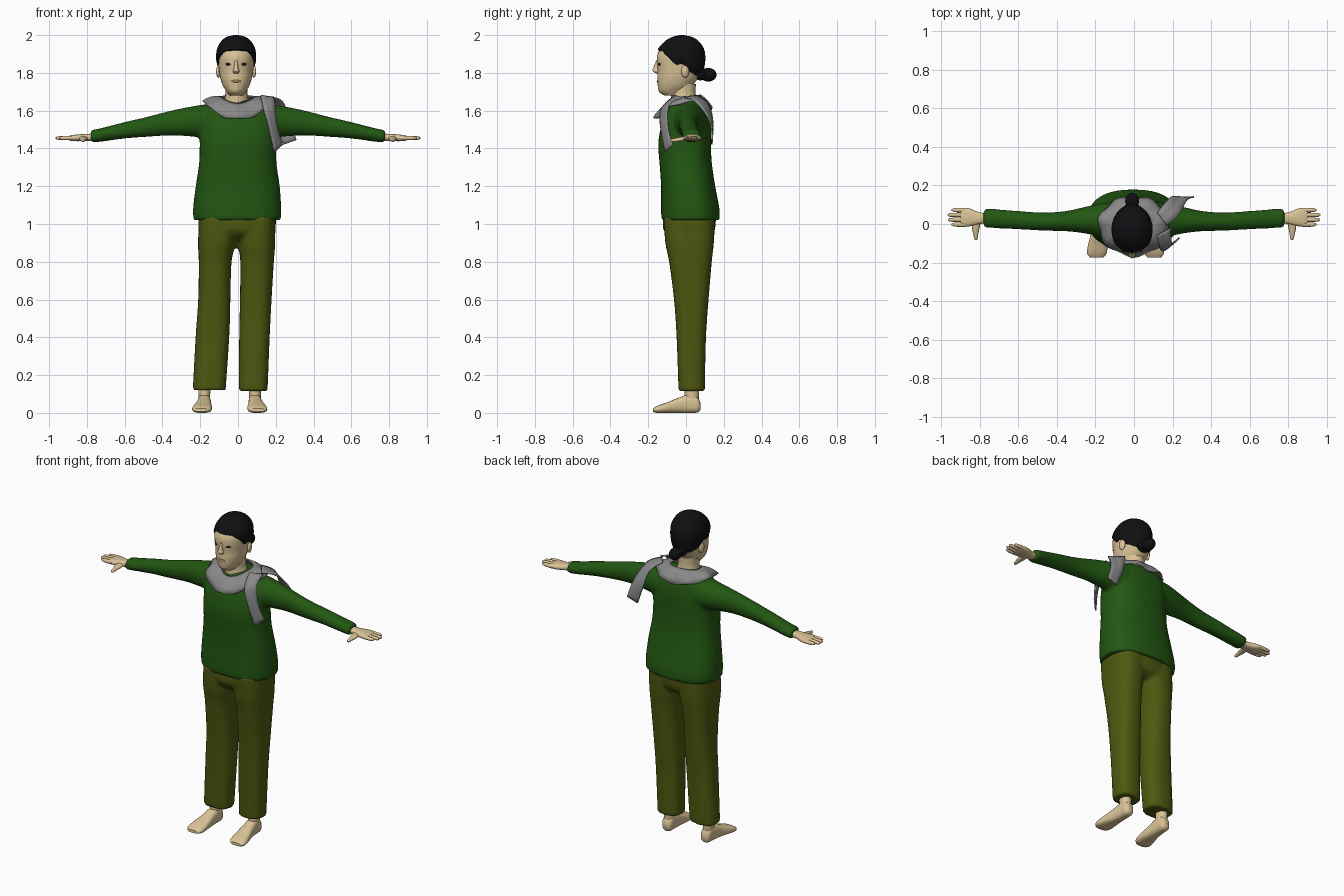
import bpy, bmesh, math
from mathutils import Vector, Matrix

if "Cube" in bpy.data.objects:
    bpy.data.objects.remove(bpy.data.objects["Cube"])


def material(name, rgb):
    m = bpy.data.materials.new(name)
    m.diffuse_color = (*rgb, 1)
    m.use_nodes = True
    m.node_tree.nodes["Principled BSDF"].inputs["Base Color"].default_value = m.diffuse_color
    return m


SKIN = material("skin", (0.70, 0.55, 0.31))
HAIR = material("black hair", (0.005, 0.005, 0.006))
GREEN = material("green knit", (0.016, 0.095, 0.006))
OLIVE = material("olive cloth", (0.078, 0.098, 0.005))
GREY = material("grey scarf", (0.25, 0.25, 0.25))
EYE = material("dark eye", (0.012, 0.01, 0.008))
LIP = material("lip", (0.42, 0.27, 0.15))


def smooth_rows(rows, k=4):
    """Catmull-Rom interpolation between table rows."""
    out = []
    for i in range(len(rows) - 1):
        p0, p1, p2, p3 = (rows[max(0, min(len(rows) - 1, i + d))] for d in (-1, 0, 1, 2))
        for j in range(k):
            t = j / k
            out.append(tuple(0.5 * (2 * b + (c - a) * t + (2 * a - 5 * b + 4 * c - d) * t * t
                                    + (3 * b - a - 3 * c + d) * t ** 3)
                             for a, b, c, d in zip(p0, p1, p2, p3)))
    return out + [tuple(rows[-1])]


def bridge(bm, rings, closed=True):
    n = len(rings[0])
    for a, b in zip(rings, rings[1:]):
        for i in range(n if closed else n - 1):
            j = (i + 1) % n
            bm.faces.new((a[i], a[j], b[j], b[i]))


def loft(bm, rows, axis="z", n=24, power=2.0, s=1, k=4):
    """Rows are (position along axis, min and max of the two other axes)."""
    rings = []
    for t, a0, a1, b0, b1 in smooth_rows(rows, k):
        ring = []
        for i in range(n):
            c, d = math.cos(math.tau * i / n), math.sin(math.tau * i / n)
            u = (a0 + a1) / 2 + (a1 - a0) / 2 * math.copysign(abs(c) ** (2 / power), c)
            v = (b0 + b1) / 2 + (b1 - b0) / 2 * math.copysign(abs(d) ** (2 / power), d)
            x, y, z = {"z": (u, v, t), "x": (t, u, v), "y": (u, t, v)}[axis]
            ring.append(bm.verts.new((x * s, y, z)))
        rings.append(ring)
    bridge(bm, rings)
    bm.faces.new(rings[0])
    bm.faces.new(rings[-1])


def finish(bm, name, mat, remesh=0, thick=0):
    bmesh.ops.recalc_face_normals(bm, faces=bm.faces[:])
    me = bpy.data.meshes.new(name)
    bm.to_mesh(me)
    bm.free()
    for p in me.polygons:
        p.use_smooth = True
    me.set_sharp_from_angle(angle=math.radians(50))
    me.materials.append(mat)
    ob = bpy.data.objects.new(name, me)
    bpy.context.collection.objects.link(ob)
    if remesh:
        r = ob.modifiers.new("blend", "REMESH")
        r.mode, r.voxel_size, r.use_smooth_shade = "VOXEL", remesh, True
        sm = ob.modifiers.new("soften", "SMOOTH")
        sm.factor, sm.iterations = 0.5, 5
    if thick:
        so = ob.modifiers.new("thickness", "SOLIDIFY")
        so.thickness, so.offset = thick, 0
    return ob


def blob(name, mat, loc, scale, turn=0):
    bm = bmesh.new()
    bmesh.ops.create_uvsphere(bm, u_segments=16, v_segments=10, radius=1,
                              matrix=Matrix.Translation(loc) @ Matrix.Rotation(turn, 4, "Z")
                              @ Matrix.Diagonal((*scale, 1)))
    return finish(bm, name, mat)


# Sweater: torso and both sleeves blended together
bm = bmesh.new()
loft(bm, [(1.02, -.235, .227, -.13, .177), (1.08, -.238, .229, -.132, .177), (1.2, -.224, .221, -.132, .155),
          (1.32, -.206, .204, -.14, .137), (1.42, -.203, .201, -.147, .132), (1.5, -.203, .203, -.136, .133),
          (1.56, -.198, .198, -.118, .128), (1.605, -.18, .18, -.1, .118), (1.635, -.145, .145, -.085, .105),
          (1.655, -.1, .1, -.07, .085)], n=40, power=2.4)
for s in (-1, 1):
    loft(bm, [(.05, -.07, .11, 1.46, 1.62), (.15, -.07, .11, 1.455, 1.635), (.25, -.05, .09, 1.463, 1.622),
              (.35, -.038, .068, 1.468, 1.602), (.465, -.035, .06, 1.462, 1.572), (.6, -.028, .068, 1.452, 1.54),
              (.72, -.022, .078, 1.436, 1.509), (.78, -.02, .078, 1.43, 1.497)], "x", s=s)
finish(bm, "sweater", GREEN, remesh=.011)

# Trousers: hips and two legs blended together
bm = bmesh.new()
loft(bm, [(.915, -.12, .11, -.06, .10), (.94, -.19, .18, -.10, .14), (.98, -.21, .2, -.122, .155),
          (1.06, -.205, .2, -.12, .16)], n=32, power=2.3)
loft(bm, [(.12, -.24, -.065, -.04, .1), (.4, -.225, -.046, -.05, .106), (.6, -.211, -.04, -.064, .12),
          (.8, -.208, -.034, -.09, .137), (.9, -.212, -.012, -.11, .148), (1.04, -.205, 0, -.12, .155)], power=2.5)
loft(bm, [(.115, .004, .157, -.04, .1), (.4, .006, .168, -.05, .106), (.6, .01, .178, -.064, .12),
          (.8, .012, .19, -.09, .137), (.9, .002, .197, -.11, .148), (1.04, 0, .198, -.12, .155)], power=2.5)
finish(bm, "trousers", OLIVE, remesh=.011)

# Bare feet with ankles, toes turned slightly outward
for name, c, s in (("right_foot", -.178, -1), ("left_foot", .09, 1)):
    bm = bmesh.new()
    loft(bm, [(.076, -.018, .018, .015, .055), (.06, -.031, .031, .002, .085), (.02, -.034, .034, 0, .1),
              (-.04, -.036, .042, 0, .08), (-.1, -.04, .058, 0, .056), (-.15, -.037, .065, 0, .038),
              (-.174, -.018, .05, .006, .024)], "y", power=2.6, s=s)
    loft(bm, [(.04, -.03, .03, -.01, .068), (.1, -.031, .031, -.008, .068), (.25, -.036, .036, -.012, .075)], s=s)
    bmesh.ops.translate(bm, verts=bm.verts[:], vec=(c, 0, 0))
    finish(bm, name, SKIN)

# Hands: palm, four fingers, thumb
for name, s in (("right_hand", -1), ("left_hand", 1)):
    bm = bmesh.new()
    loft(bm, [(.75, .003, .057, 1.44, 1.48), (.8, .0, .06, 1.44, 1.477), (.85, -.012, .08, 1.438, 1.474),
              (.885, -.013, .084, 1.441, 1.469), (.9, -.006, .078, 1.446, 1.464)], "x", n=16, power=2.5, s=s)
    for y, tip in ((-.003, .945), (.022, .963), (.047, .965), (.072, .945)):
        loft(bm, [(x, y - r, y + r, 1.455 - r, 1.455 + r)
                  for x, r in ((.87, .012), (.91, .0115), (tip - .012, .0095), (tip, .004))], "x", n=10, s=s)
    loft(bm, [(.03, .79, .84, 1.442, 1.47), (-.02, .8, .84, 1.438, 1.462), (-.055, .807, .832, 1.434, 1.455),
              (-.075, .809, .828, 1.434, 1.45), (-.082, .814, .823, 1.438, 1.446)], "y", n=12, s=s)
    finish(bm, name, SKIN)

# Head: profile of (height, half width, front, back)
CX = -.01
HEAD = [(1.68, .035, -.115, -.01), (1.7, .05, -.142, .005), (1.73, .069, -.149, .033), (1.77, .083, -.152, .062),
        (1.81, .09, -.15, .083), (1.85, .095, -.154, .092), (1.89, .097, -.153, .093), (1.93, .09, -.136, .083),
        (1.965, .067, -.1, .054), (1.983, .04, -.064, .02), (1.99, .004, -.027, -.019)]
bm = bmesh.new()
loft(bm, [(z, CX - w, CX + w, f, b) for z, w, f, b in HEAD], n=32, power=2.1)
loft(bm, [(1.58, -.09, .075, -.08, .08), (1.63, -.08, .065, -.08, .066), (1.68, -.068, .05, -.08, .052),
          (1.74, -.068, .05, -.08, .052)])
# Nose
loft(bm, [(1.868, CX - .007, CX + .007, -.157, -.135), (1.825, CX - .012, CX + .012, -.174, -.135),
          (1.81, CX - .018, CX + .018, -.177, -.135), (1.797, CX - .012, CX + .012, -.158, -.135)], n=12)
finish(bm, "head", SKIN)
for side, s in (("right", -1), ("left", 1)):
    blob(side + "_ear", SKIN, (CX + s * .094, -.004, 1.807), (.011, .021, .033), s * .25)
    blob(side + "_eye", EYE, (CX + s * .04, -.141, 1.846), (.017, .006, .007), s * .35)
blob("mouth", LIP, (CX, -.148, 1.756), (.025, .007, .007))

# Hair cap: follows the skull from a hairline that varies with direction
FINE = smooth_rows(HEAD, 6)
LINE = [(0, 1.915), (35, 1.912), (60, 1.878), (80, 1.832), (95, 1.845), (112, 1.8), (140, 1.775), (180, 1.768)]


def lerp_table(table, t):
    for a, b in zip(table, table[1:]):
        if t <= b[0]:
            f = (t - a[0]) / (b[0] - a[0])
            return [p + (q - p) * f for p, q in zip(a, b)]
    return list(table[-1])


bm = bmesh.new()
rings = []
for r in range(15):
    t, ring = r / 14, []
    out = -.005 if r == 0 else .009
    for i in range(48):
        az = -180 + 360 * i / 48
        low = lerp_table(LINE, abs(az))[1]
        z, w, f, b = lerp_table(FINE, low + (1.99 - low) * math.sin(t * math.pi / 2))
        a = math.radians(az)
        ring.append(bm.verts.new((CX + (w + out) * math.sin(a),
                                  (f + b) / 2 - ((b - f) / 2 + out) * math.cos(a), z + .01 * t)))
    rings.append(ring)
bridge(bm, rings)
bm.faces.new(rings[-1])
finish(bm, "hair", HAIR)
# Bun at the nape
blob("hair_bun", HAIR, (CX, .118, 1.79), (.036, .044, .036))
blob("hair_tie", HAIR, (CX, .075, 1.795), (.045, .035, .035))

# Scarf collar: a draped band with a wavy outer edge
bm = bmesh.new()
rings = []
for t in (0, .25, .5, .75, 1):
    ring = []
    for i in range(48):
        a = math.tau * i / 48
        c, d = math.cos(a), math.sin(a)
        fr, bk = max(0, -d) ** 2, max(0, d) ** 2
        wave = t * .007 * math.sin(7 * a)
        rx = .09 + .093 * t + wave
        ry = (.095 + .07 * t if d < 0 else .075 + .065 * t) + wave
        z0 = 1.672 - .035 * fr + .01 * bk
        z1 = 1.645 - .09 * fr - .035 * bk + wave
        z = z0 + (z1 - z0) * t + .012 * math.sin(math.pi * t)
        ring.append(bm.verts.new((rx * c, ry * d, z)))
    rings.append(ring)
bridge(bm, rings)
finish(bm, "scarf_collar", GREY, thick=.008)

# Scarf tails: ribbons given by pairs of edge points
TAILS = {
    "scarf_front_tail": [(.12, -.06, 1.68, .19, -.02, 1.67), (.135, -.13, 1.61, .195, -.09, 1.63),
                         (.16, -.135, 1.52, .21, -.095, 1.51), (.192, -.11, 1.38, .235, -.07, 1.42)],
    "scarf_back_tail": [(.12, .06, 1.68, .17, -.01, 1.672), (.17, .12, 1.635, .235, .05, 1.648),
                        (.2, .142, 1.53, .275, .125, 1.55), (.24, .135, 1.42, .31, .14, 1.445)],
}
for name, rows in TAILS.items():
    bm = bmesh.new()
    rings = [[bm.verts.new(Vector(r[:3]).lerp(Vector(r[3:]), j / 3)) for j in range(4)]
             for r in smooth_rows(rows)]
    bridge(bm, rings, closed=False)
    finish(bm, name, GREY, thick=.008)
